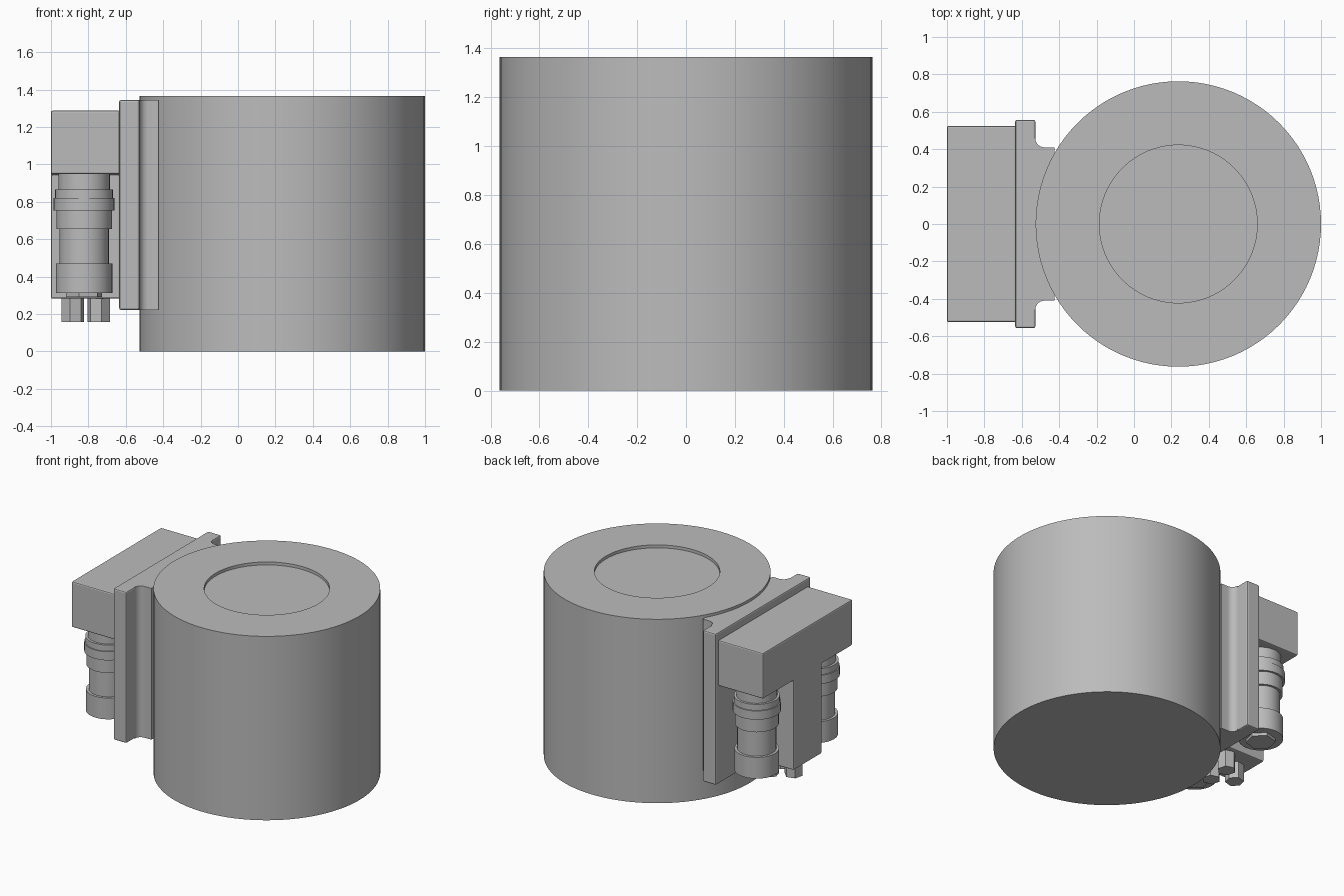
import bpy, bmesh, math
from mathutils import Matrix

if "Cube" in bpy.data.objects:
    bpy.data.objects.remove(bpy.data.objects["Cube"], do_unlink=True)

grey = bpy.data.materials.new("plain grey")
grey.use_nodes = True
colour = (0.5, 0.5, 0.5, 1)
grey.diffuse_color = colour
grey.node_tree.nodes["Principled BSDF"].inputs["Base Color"].default_value = colour


def finish(name, bm, bevel=0.0, smooth=False):
    bmesh.ops.recalc_face_normals(bm, faces=bm.faces)
    if bevel:
        sharp = [e for e in bm.edges if e.calc_face_angle(0) > 1.2]
        bmesh.ops.bevel(bm, geom=sharp, offset=bevel, segments=2, profile=0.5, affect='EDGES')
    mesh = bpy.data.meshes.new(name)
    bm.to_mesh(mesh)
    bm.free()
    mesh.materials.append(grey)
    obj = bpy.data.objects.new(name, mesh)
    bpy.context.collection.objects.link(obj)
    if smooth:
        bpy.ops.object.select_all(action='DESELECT')
        obj.select_set(True)
        bpy.context.view_layer.objects.active = obj
        bpy.ops.object.shade_smooth_by_angle(angle=math.radians(30))
    return obj


def prism(name, outline, z0, z1, bevel=0.0, smooth=False, axis='Z'):
    """Extrude an outline; axis X reads it as (y, z) and runs along x."""
    bm = bmesh.new()
    place = (lambda a, b, c: (c, a, b)) if axis == 'X' else (lambda a, b, c: (a, b, c))
    low = [bm.verts.new(place(a, b, z0)) for a, b in outline]
    high = [bm.verts.new(place(a, b, z1)) for a, b in outline]
    bm.faces.new(low)
    bm.faces.new(high)
    n = len(low)
    for i in range(n):
        j = (i + 1) % n
        bm.faces.new((low[i], low[j], high[j], high[i]))
    return finish(name, bm, bevel, smooth)


def lathe(name, profile, x, y, steps):
    """Spin a closed (radius, z) profile about a vertical axis."""
    bm = bmesh.new()
    verts = [bm.verts.new((r, 0, z)) for r, z in profile]
    edges = [bm.edges.new(pair) for pair in zip(verts, verts[1:])]
    bmesh.ops.spin(bm, geom=verts + edges, cent=(0, 0, 0), axis=(0, 0, 1),
                   angle=math.tau, steps=steps, use_merge=True)
    bmesh.ops.remove_doubles(bm, verts=bm.verts, dist=1e-5)
    bmesh.ops.translate(bm, verts=bm.verts, vec=(x, y, 0))
    return finish(name, bm, smooth=True)


def mirrored(half):
    return half + [(-a, b) for a, b in reversed(half)]


# Large drum with a shallow round recess in its top
lathe("drum", [(0, 0), (0.763, 0), (0.763, 1.365), (0.422, 1.365),
               (0.422, 1.343), (0, 1.343)], 0.237, 0, 96)

# Mounting plate behind the drum
prism("mounting_plate", [(-0.635, -0.557), (-0.527, -0.557), (-0.527, 0.557), (-0.635, 0.557)],
      0.222, 1.345, bevel=0.01)

# Saddle between plate and drum, with concave fillets
fillet = [(-0.48 - 0.047 * math.sin(t), 0.457 - 0.047 * math.cos(t))
          for t in (math.pi / 2 * i / 6 for i in range(7))]
side = [(-0.3, 0.3), (-0.425, 0.379), (-0.425, 0.41)] + fillet + [(-0.54, 0.457)]
prism("saddle", side + [(x, -y) for x, y in reversed(side)], 0.222, 1.345, smooth=True)

# Connector housing: wide head over a narrow centre block
prism("connector_housing",
      mirrored([(0.167, 0.282), (0.167, 0.948), (0.525, 0.948), (0.525, 1.287)]),
      -1, -0.63, bevel=0.009, axis='X')

# Stepped cable connectors hanging on each side of the centre block
steps = [(0.151, 0.312, 0.47), (0.132, 0.47, 0.655), (0.148, 0.655, 0.755),
         (0.163, 0.755, 0.82), (0.155, 0.82, 0.865), (0.138, 0.865, 0.96)]
profile = [(0, 0.312)] + [p for r, a, b in steps for p in ((r, a), (r, b))] + [(0, 0.96)]


def hexagon(x, y, r, turn):
    return [(x + r * math.cos(math.radians(turn + 60 * i)),
             y + r * math.sin(math.radians(turn + 60 * i))) for i in range(6)]


for side_name, y in (("left", -0.345), ("right", 0.345)):
    lathe(side_name + "_connector", profile, -0.823, y, 32)
    prism(side_name + "_connector_nut", hexagon(-0.823, y, 0.1, 15), 0.29, 0.33)

# Three hexagonal pegs under the centre block
for i, (x, y, turn) in enumerate([(-0.883, 0, 15), (-0.745, 0.08, 45), (-0.745, -0.08, 45)]):
    prism(f"peg_{i + 1}", hexagon(x, y, 0.063, turn), 0.157, 0.3)
